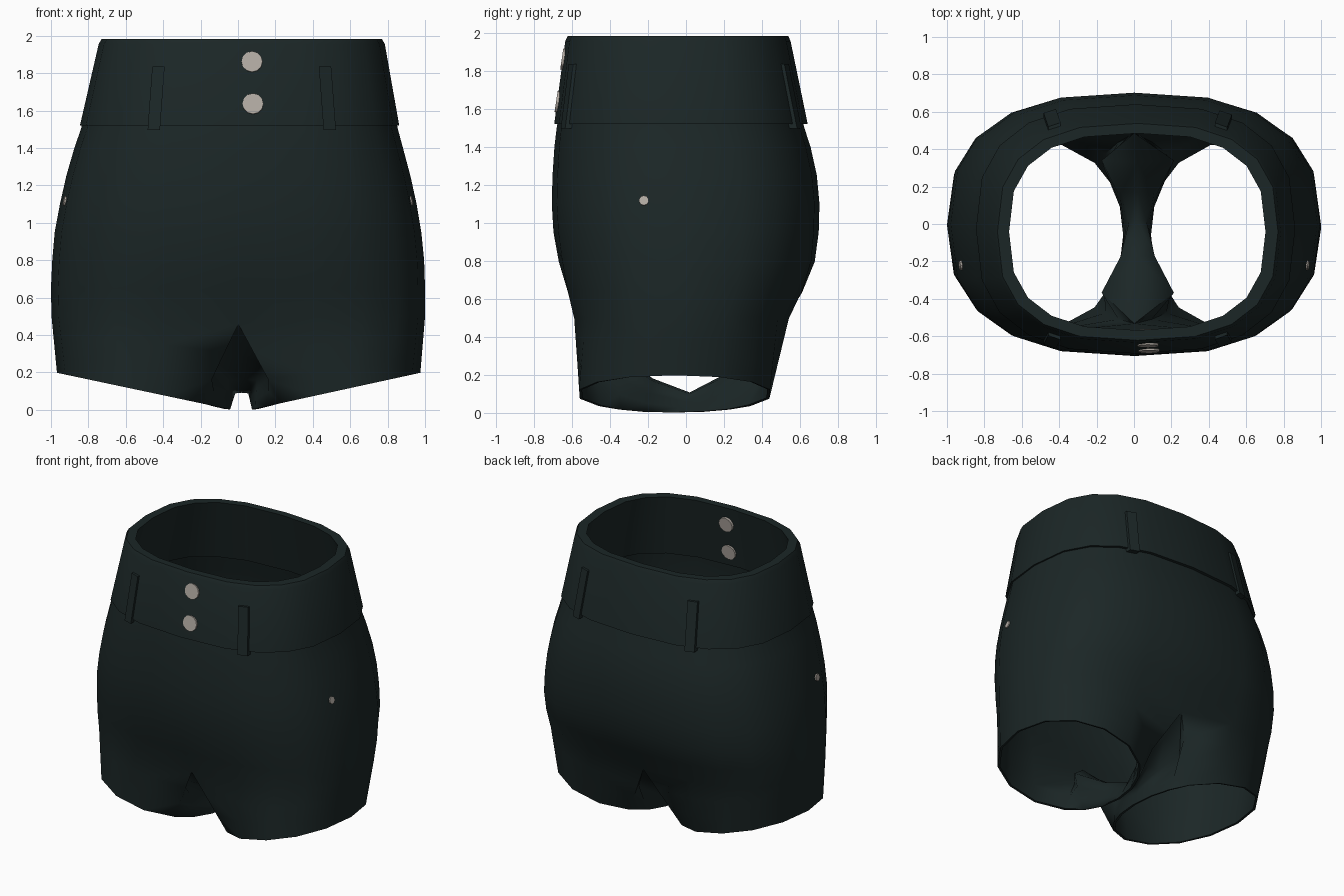
import bpy, bmesh, math
from mathutils import Vector, Matrix

if "Cube" in bpy.data.objects:
    bpy.data.objects.remove(bpy.data.objects["Cube"])

def material(name, rgb):
    m = bpy.data.materials.new(name)
    m.diffuse_color = (*rgb, 1)
    m.use_nodes = True
    m.node_tree.nodes["Principled BSDF"].inputs["Base Color"].default_value = m.diffuse_color
    return m

CLOTH = material("dark_green_cloth", (0.011, 0.0195, 0.0195))
METAL = material("pale_metal", (0.45, 0.41, 0.37))
N = 2.65         # squareness of the body cross-section
HALF = 10        # segments in half a ring

def finish(bm, name, mat, angle=40, solid=0):
    bmesh.ops.remove_doubles(bm, verts=bm.verts, dist=0.0005)
    bmesh.ops.recalc_face_normals(bm, faces=bm.faces)
    side = max(bm.faces, key=lambda f: f.calc_center_median().x)
    if solid and side.normal.x < 0:
        bmesh.ops.reverse_faces(bm, faces=bm.faces)
    me = bpy.data.meshes.new(name)
    bm.to_mesh(me)
    bm.free()
    me.materials.append(mat)
    ob = bpy.data.objects.new(name, me)
    bpy.context.collection.objects.link(ob)
    bpy.ops.object.select_all(action='DESELECT')
    ob.select_set(True)
    bpy.context.view_layer.objects.active = ob
    if solid:
        mod = ob.modifiers.new("thickness", 'SOLIDIFY')
        mod.thickness = solid
        mod.offset = -1
        bpy.ops.object.modifier_apply(modifier=mod.name)
    bpy.ops.object.shade_smooth_by_angle(angle=math.radians(angle))
    return ob

def power(v, p):
    return math.copysign(abs(v) ** p, v)

def ring_point(row, t, s=1):
    """Point on a rounded ring; t = -90 deg front, 0 side, 90 deg back."""
    z, xl, xr, yf, yb = row[:5]
    return Vector(((xl + xr) / 2 + s * (xr - xl) / 2 * power(math.cos(t), 2 / N),
                   (yf + yb) / 2 + (yb - yf) / 2 * power(math.sin(t), 2 / N), z))

def skin(bm, a, b, closed=False):
    for i in range(len(a) if closed else len(a) - 1):
        j = (i + 1) % len(a)
        bm.faces.new((a[i], a[j], b[j], b[i]))

# Shorts body: z, left, right, front, back, inward dip at the centre line
ROWS = [(1.55, -.828, .845, -.672, .61, 0), (1.5, -.84, .855, -.68, .622, 0),
        (1.4, -.875, .882, -.692, .655, 0), (1.25, -.918, .922, -.702, .688, 0),
        (1.1, -.952, .955, -.706, .702, 0), (.95, -.98, .98, -.697, .698, 0),
        (.8, -.993, .995, -.677, .685, .008), (.65, -1, 1, -.65, .64, .03),
        (.5, -.997, 1, -.617, .57, .07)]
# Crotch strip from back to front: y, z, half width
CROTCH = [(.34, .29, .18), (.18, .165, .08), (.02, .088, .035),
          (-.18, .158, .08), (-.37, .28, .18)]
MID = 0.02
bm = bmesh.new()
for s in (1, -1):
    prev = None
    for row in ROWS:
        pts = []
        for i in range(HALF + 1):
            p = ring_point(row, math.pi * (i / HALF - .5), s)
            w = max(0, 1 - abs(p.x) / .5) ** 1.3
            p.y -= math.copysign(row[5] * w, p.y)
            p.z -= row[5] * w * .6
            pts.append(p)
        vs = [bm.verts.new(p) for p in pts]
        if prev:
            skin(bm, prev, vs)
        prev = vs
    # half of the crotch strip, tapering into the front and back centre
    edge = [bm.verts.new((MID + s * w, y, z)) for y, z, w in CROTCH]
    middle = [bm.verts.new((MID, y, z + w * .1)) for y, z, w in CROTCH]
    skin(bm, middle, edge)
    bm.faces.new((prev[HALF], middle[0], edge[0]))
    bm.faces.new((prev[0], edge[-1], middle[-1]))
    # leg: closed loop of the lower body edge and the strip edge
    prev = prev + edge
    loop = [v.co.copy() for v in prev]
    angles = [math.radians(-130 + 26 * i) for i in range(HALF + 1)]
    angles += [math.radians(130 + 100 * i / 6) for i in range(1, 6)]
    cx, rx = (.525, .45) if s > 0 else (.505, .463)
    hem = []
    for a in angles:
        n = 2.1
        u = power(math.cos(a), 2 / n)
        y = -.06 + .513 * power(math.sin(a), 2 / n)
        hem.append(Vector((s * (cx + rx * u), y, .1 + .098 * u)))
    for f in (.35, .7, 1):
        vs = [bm.verts.new(p.lerp(h, f)) for p, h in zip(loop, hem)]
        skin(bm, prev, vs, True)
        prev = vs
finish(bm, "shorts_body", CLOTH, 85, .016)

# Waistband: closed section swept round the waist
LOW = (1.52, -.845, .862, -.693, .64)
HIGH = (1.955, -.745, .785, -.635, .55)
BAND = [LOW, HIGH, (1.982, -.73, .77, -.622, .538),
        (1.982, -.668, .703, -.568, .485), (1.52, -.80, .815, -.645, .59)]
bm = bmesh.new()
rings = [[bm.verts.new(ring_point(r, math.pi * i / HALF)) for i in range(2 * HALF)]
         for r in BAND]
for k in range(len(rings)):
    skin(bm, rings[k], rings[(k + 1) % len(rings)], True)
finish(bm, "waistband", CLOTH)

def band_y(x, z, back):
    """Outer y of the waistband at a given x and height."""
    f = (z - LOW[0]) / (HIGH[0] - LOW[0])
    xl, xr, yf, yb = (a + (b - a) * f for a, b in zip(LOW[1:], HIGH[1:]))
    u = abs(x - (xl + xr) / 2) / ((xr - xl) / 2)
    d = (yb - yf) / 2 * (1 - u ** N) ** (1 / N)
    return (yf + yb) / 2 + (d if back else -d)

# Belt loops: slim leaning strips, two in front and two behind
for back in (False, True):
    for s in (-1, 1):
        bm = bmesh.new()
        levels = []
        for z, off in ((1.495, .47), (1.53, .468), (1.80, .448), (1.835, .445)):
            quad = []
            for dx, out in ((-.033, -.03), (.033, -.03), (.033, .011), (-.033, .011)):
                x = .02 + s * off + dx
                y = band_y(x, z, back) + (out if back else -out)
                quad.append(bm.verts.new((x, y, z)))
            levels.append(quad)
        for a, b in zip(levels, levels[1:]):
            skin(bm, a, b, True)
        bm.faces.new(levels[0])
        bm.faces.new(levels[-1])
        finish(bm, ("back" if back else "front") + "_belt_loop", CLOTH, 30)

def stud(name, centre, normal, radius, depth, sides):
    bm = bmesh.new()
    rot = Vector(normal).to_track_quat('Z', 'Y').to_matrix().to_4x4()
    bmesh.ops.create_cone(bm, cap_ends=True, segments=sides, radius1=radius,
                          radius2=radius, depth=depth,
                          matrix=Matrix.Translation(centre) @ rot)
    finish(bm, name, METAL, 30)

# Waist buttons, showing on both faces of the band
for x, z, depth in ((.075, 1.856, .084), (.08, 1.632, .072)):
    y = band_y(x, z, False) - .006 + depth / 2
    stud("waist_button", (x, y, z), (0, -1, .15), .056, depth, 12)

# Small side rivets
for s in (-1, 1):
    stud("side_rivet", (s * .918, -.22, 1.115), (s, -.125, .2), .026, .03, 10)
